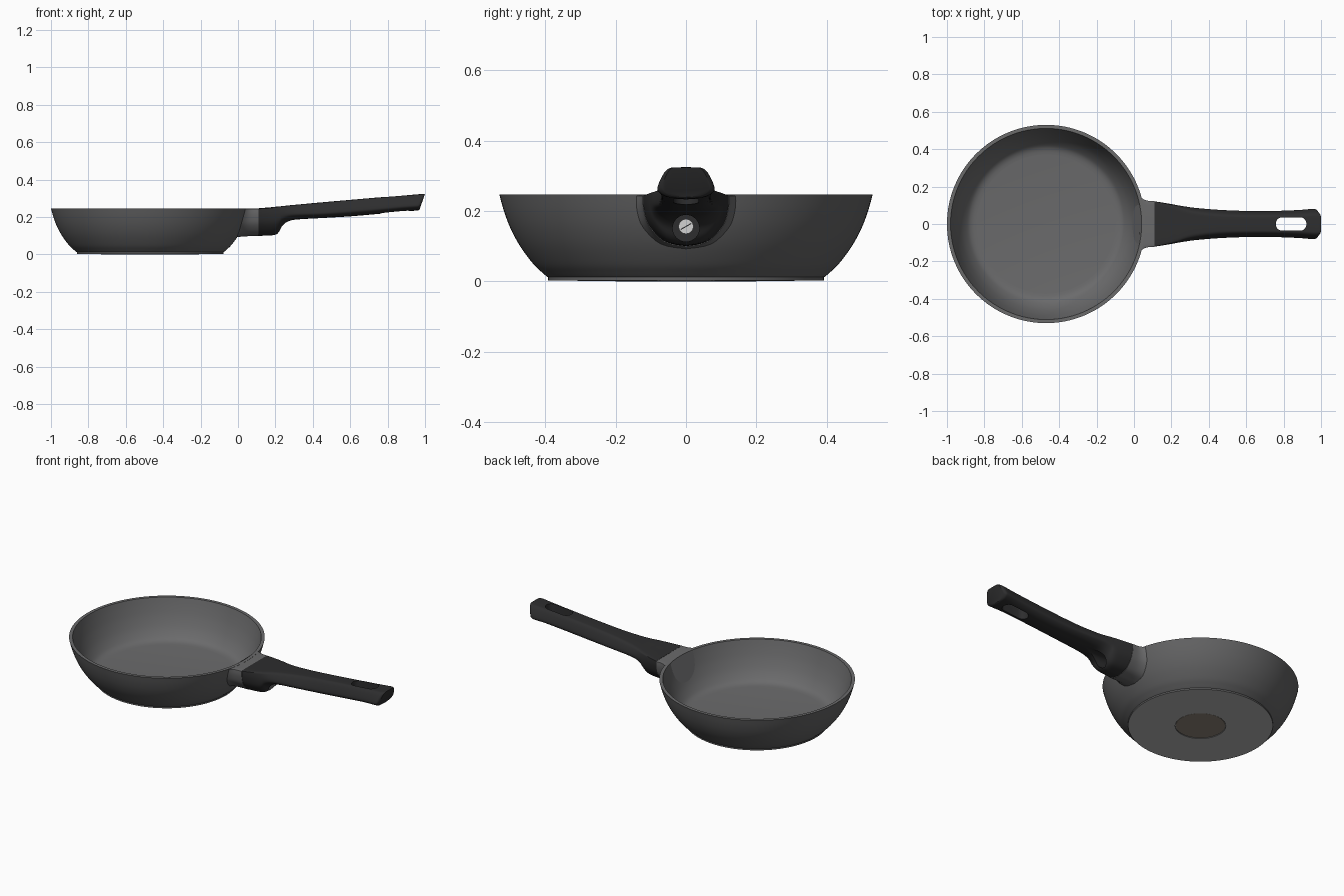
import bpy, bmesh, math
from mathutils import Vector, Matrix

if "Cube" in bpy.data.objects:
    bpy.data.objects.remove(bpy.data.objects["Cube"])

CX = -0.47  # bowl centre


def material(name, rgb):
    m = bpy.data.materials.new(name)
    m.diffuse_color = (*rgb, 1)
    m.use_nodes = True
    m.node_tree.nodes["Principled BSDF"].inputs["Base Color"].default_value = m.diffuse_color
    return m


GREY = material("pan outside grey", (0.122, 0.122, 0.124))
INSIDE = material("pan inside grey", (0.145, 0.145, 0.148))
BASE = material("bare base grey", (0.45, 0.45, 0.45))
BLACK = material("handle black", (0.027, 0.027, 0.028))
BROWN = material("base disc brown", (0.27, 0.23, 0.19))
STEEL = material("screw steel", (0.65, 0.65, 0.65))


def spline(pts, n):
    """Catmull-Rom through the points, n steps per span."""
    p = [Vector(a) for a in pts]
    out = []
    for i in range(len(p) - 1):
        a, b, c, d = p[max(i - 1, 0)], p[i], p[i + 1], p[min(i + 2, len(p) - 1)]
        for k in range(n):
            t = k / n
            out.append(0.5 * (2 * b + (c - a) * t + (2 * a - 5 * b + 4 * c - d) * t * t
                              + (3 * b - a - 3 * c + d) * t ** 3))
    return out + [p[-1]]


def finish(bm, name, mat, angle=35):
    bmesh.ops.recalc_face_normals(bm, faces=bm.faces)
    me = bpy.data.meshes.new(name)
    bm.to_mesh(me)
    bm.free()
    ob = bpy.data.objects.new(name, me)
    bpy.context.collection.objects.link(ob)
    me.materials.append(mat)
    smooth(ob, angle)
    return ob


def smooth(ob, angle):
    bpy.ops.object.select_all(action='DESELECT')
    bpy.context.view_layer.objects.active = ob
    ob.select_set(True)
    bpy.ops.object.shade_smooth_by_angle(angle=math.radians(angle))


def loft(rings, name, mat, angle=35):
    bm = bmesh.new()
    vs = [[bm.verts.new(c) for c in r] for r in rings]
    n = len(rings[0])
    for a, b in zip(vs, vs[1:]):
        for i in range(n):
            bm.faces.new((a[i], a[(i + 1) % n], b[(i + 1) % n], b[i]))
    bm.faces.new(vs[0])
    bm.faces.new(vs[-1])
    return finish(bm, name, mat, angle)


def lathe(profile, name, mat, seg=128):
    """Spin an (r, z) profile, which starts and ends on the axis."""
    bm = bmesh.new()
    vs = [bm.verts.new((CX + r, 0, z)) for r, z in profile]
    es = [bm.edges.new(e) for e in zip(vs, vs[1:])]
    bmesh.ops.spin(bm, geom=vs + es, cent=(CX, 0, 0), axis=(0, 0, 1),
                   angle=math.tau, steps=seg, use_duplicate=False)
    bmesh.ops.remove_doubles(bm, verts=bm.verts, dist=1e-5)
    return finish(bm, name, mat)


def cylinder(name, mat, r, x0, x1, z, seg=32):
    """Cylinder lying along x."""
    return loft([[(x, r * math.cos(math.tau * i / seg), z + r * math.sin(math.tau * i / seg))
                  for i in range(seg)] for x in (x0, x1)], name, mat)


# Bowl: curved outer wall, flat rim, inner wall and floor, shallow recess below
outer = [tuple(v) for v in spline([(0.394, 0.013), (0.408, 0.025), (0.434, 0.05), (0.471, 0.10),
                                   (0.498, 0.15), (0.517, 0.20), (0.53, 0.247)], 4)]
inner = [tuple(v) for v in spline([(0.511, 0.247), (0.498, 0.20), (0.479, 0.145), (0.452, 0.09),
                                   (0.421, 0.05), (0.397, 0.035), (0.37, 0.03)], 4)]
bowl = lathe([(0, 0.005), (0.137, 0.005), (0.137, 0), (0.205, 0.0005), (0.392, 0.003),
              (0.392, 0.012)] + outer + inner + [(0, 0.03)], "bowl", GREY)
for m in (INSIDE, BASE):
    bowl.data.materials.append(m)
for p in bowl.data.polygons:
    inward = p.normal.x * (CX - p.center.x) - p.normal.y * p.center.y
    if p.normal.z < -0.9:
        p.material_index = 2
    elif p.normal.z > 0.9 or (inward > 0.05 and p.center.z > 0.02):
        p.material_index = 1

# Disc set in the underside
lathe([(0, 0.007), (0.133, 0.007), (0.133, 0.002), (0, 0.002)], "base_disc", BROWN)


# Cross-sections as (width share, height share), top centre to bottom centre
ROOT = spline([(0, 1), (0.6, 1), (0.95, 0.99), (1, 0.94), (0.98, 0.7), (0.86, 0.4),
               (0.5, 0.09), (0, 0)], 4)
GRIP = spline([(0, 1), (0.4, 0.995), (0.62, 0.96), (0.8, 0.78), (0.98, 0.42), (0.95, 0.22),
               (0.6, 0.05), (0, 0)], 4)


def section(blend):
    half = [a.lerp(b, blend) for a, b in zip(ROOT, GRIP)]
    return half + [Vector((-p.x, p.y)) for p in half[-2:0:-1]]


def wall_radius(z):
    for (r0, z0), (r1, z1) in zip(outer, outer[1:]):
        if z <= z1:
            return r0 + (r1 - r0) * (z - z0) / (z1 - z0)
    return outer[-1][0]


# Bracket: U-shaped stub flaring into the bowl wall
rings = []
for k in range(13):
    f = k / 12
    flare = 1 + 0.22 * (1 - f) ** 4
    ring = []
    for p in section(0):
        y, z = p.x * 0.123 * flare, 0.246 - (1 - p.y) * 0.148 * (1 + 0.05 * (1 - f) ** 4)
        x0 = CX + math.sqrt((wall_radius(z) - 0.008) ** 2 - y * y)
        ring.append((x0 + (0.11 - x0) * f, y, z))
    rings.append(ring)
loft(rings, "handle_bracket", INSIDE)

# Handle stations: x, half width, top z, bottom z, section blend, end slant
stations = [(0.11, 0.121, 0.247, 0.10, 0, 0), (0.16, 0.114, 0.251, 0.101, 0.08, 0),
            (0.20, 0.108, 0.255, 0.106, 0.18, 0), (0.222, 0.104, 0.257, 0.122, 0.26, 0),
            (0.24, 0.101, 0.259, 0.153, 0.36, 0), (0.275, 0.095, 0.263, 0.178, 0.6, 0),
            (0.33, 0.087, 0.268, 0.188, 0.8, 0), (0.45, 0.076, 0.279, 0.195, 1, 0),
            (0.60, 0.070, 0.292, 0.204, 1, 0), (0.75, 0.070, 0.305, 0.217, 1, 0),
            (0.88, 0.075, 0.316, 0.230, 1, 0.01), (0.945, 0.081, 0.322, 0.234, 1, 0.02),
            (0.962, 0.079, 0.324, 0.235, 1, 0.027), (0.97, 0.068, 0.324, 0.239, 1, 0.03)]
rings = []
for s in spline([Vector(s) for s in stations], 4):
    x, w, zt, zb, blend, slant = s
    rings.append([(x + slant * p.y, p.x * w, zb + p.y * (zt - zb)) for p in section(blend)])
handle = loft(rings, "handle", BLACK)

# Cutters: rounded hanging slot and screw recess
slot = []
for i in range(32):
    a = math.tau * (i + 0.5) / 32
    side = 1 if math.cos(a) > 0 else -1
    slot.append((0.84 + side * 0.048 + 0.034 * math.cos(a), 0.036 * math.sin(a)))
cutters = [loft([[(x, y, z) for x, y in slot] for z in (0.1, 0.45)], "slot_cutter", BLACK),
           cylinder("recess_cutter", BLACK, 0.038, 0.15, 0.36, 0.151)]
for c in cutters:
    c.hide_render = True
    m = handle.modifiers.new("cut", 'BOOLEAN')
    m.operation, m.solver, m.object = 'DIFFERENCE', 'EXACT', c
    bpy.context.view_layer.objects.active = handle
    bpy.ops.object.modifier_apply(modifier=m.name)
for c in cutters:
    bpy.data.objects.remove(c, do_unlink=True)
smooth(handle, 35)

# Screw deep in the recess, with a driver slot
cylinder("screw", STEEL, 0.021, 0.145, 0.165, 0.156)
bm = bmesh.new()
bmesh.ops.create_cube(bm, size=1, matrix=Matrix.Translation((0.1652, 0, 0.156))
                      @ Matrix.Rotation(math.radians(30), 4, 'X')
                      @ Matrix.Diagonal((0.002, 0.034, 0.003, 1)))
finish(bm, "screw_slot", BLACK)
